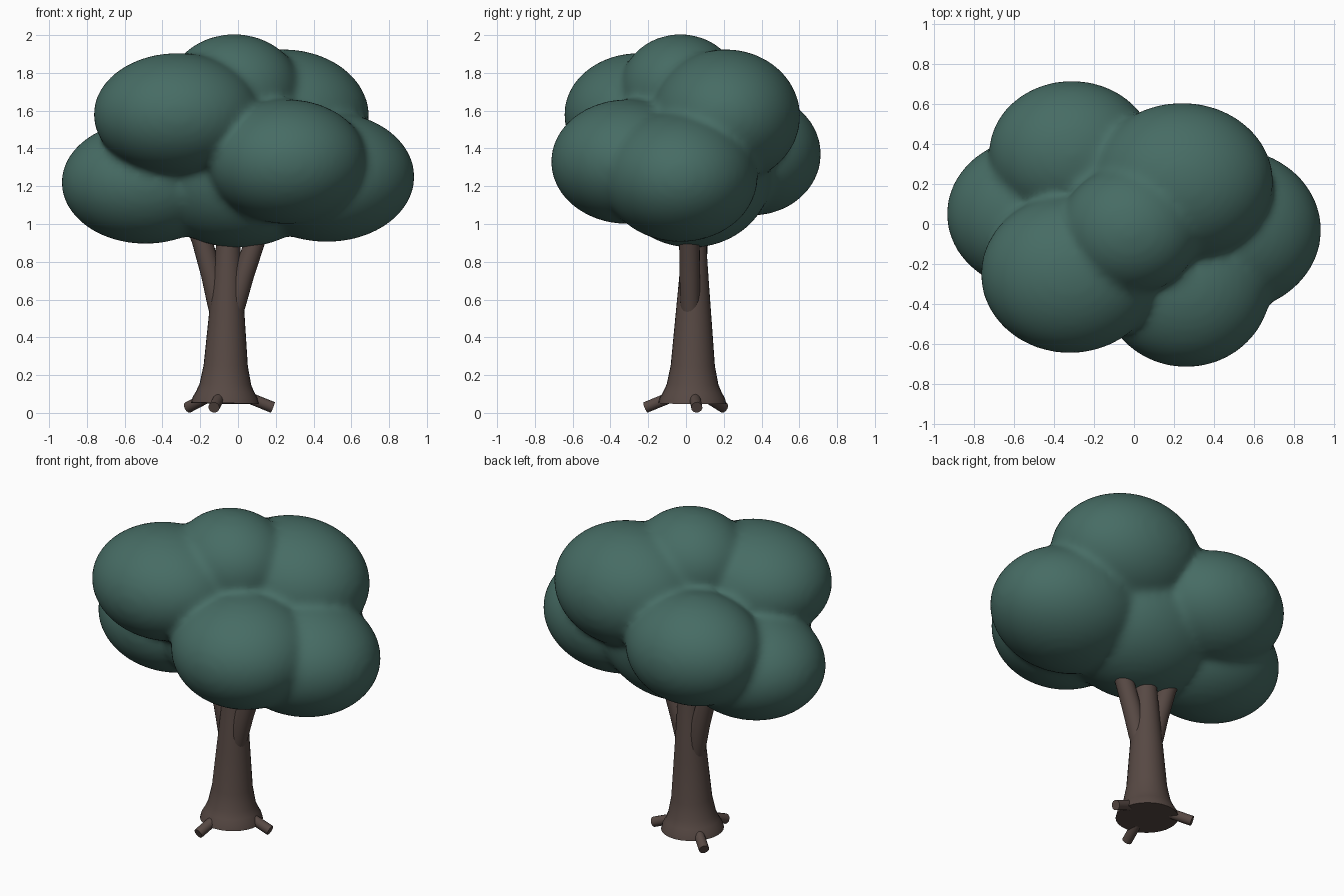
import bpy, bmesh
from math import cos, sin, pi, radians
from mathutils import Vector

cube = bpy.data.objects.get("Cube")
if cube:
    bpy.data.objects.remove(cube, do_unlink=True)


def make_material(name, color):
    mat = bpy.data.materials.new(name)
    mat.use_nodes = True
    mat.diffuse_color = color
    mat.node_tree.nodes["Principled BSDF"].inputs["Base Color"].default_value = color
    return mat


leaf_green = make_material("leaf green", (0.062, 0.150, 0.128, 1))
bark_brown = make_material("bark brown", (0.095, 0.066, 0.057, 1))


def add_object(name, bm, mat):
    bmesh.ops.recalc_face_normals(bm, faces=bm.faces)
    mesh = bpy.data.meshes.new(name)
    bm.to_mesh(mesh)
    bm.free()
    mesh.materials.append(mat)
    obj = bpy.data.objects.new(name, mesh)
    bpy.context.collection.objects.link(obj)
    bpy.ops.object.select_all(action='DESELECT')
    obj.select_set(True)
    bpy.context.view_layer.objects.active = obj
    bpy.ops.object.shade_smooth_by_angle(angle=radians(50))
    return obj


def tube(name, path, radii, mat, sides=20):
    """Sweep a circle of changing radius along a path and cap both ends."""
    bm = bmesh.new()
    points = [Vector(p) for p in path]
    rings = []
    for i, (p, r) in enumerate(zip(points, radii)):
        axis = points[min(i + 1, len(points) - 1)] - points[max(i - 1, 0)]
        turn = Vector((0, 0, 1)).rotation_difference(axis.normalized())
        rings.append([bm.verts.new(p + turn @ Vector((r * cos(a), r * sin(a), 0)))
                      for a in (2 * pi * k / sides for k in range(sides))])
    for low, high in zip(rings, rings[1:]):
        for k in range(sides):
            n = (k + 1) % sides
            bm.faces.new((low[k], low[n], high[n], high[k]))
    bm.faces.new(rings[0][::-1])
    bm.faces.new(rings[-1])
    return add_object(name, bm, mat)


# Foliage: overlapping ellipsoids (centre, radii) fused into one soft crown
clumps = [
    ((-0.32, -0.25, 1.58), (0.445, 0.395, 0.325)),  # upper front right
    ((0.26, -0.31, 1.33), (0.425, 0.405, 0.33)),    # lower front left
    ((0.24, 0.21, 1.57), (0.455, 0.395, 0.355)),    # upper back left
    ((-0.02, -0.03, 1.71), (0.35, 0.32, 0.295)),    # top
    ((0.47, -0.03, 1.25), (0.465, 0.41, 0.345)),    # lower left
    ((-0.49, 0.05, 1.22), (0.445, 0.385, 0.325)),   # lower right
    ((-0.31, 0.35, 1.37), (0.415, 0.365, 0.325)),   # lower back right
    ((0.0, 0.03, 1.28), (0.50, 0.43, 0.405)),       # core
]
bm = bmesh.new()
for centre, radii in clumps:
    ball = bmesh.ops.create_uvsphere(bm, u_segments=48, v_segments=32, radius=1)
    bmesh.ops.scale(bm, verts=ball["verts"], vec=radii)
    bmesh.ops.translate(bm, verts=ball["verts"], vec=centre)
foliage = add_object("foliage", bm, leaf_green)
fuse = foliage.modifiers.new("fuse", 'REMESH')
fuse.mode = 'VOXEL'
fuse.voxel_size = 0.022
fuse.use_smooth_shade = True
soften = foliage.modifiers.new("soften", 'SMOOTH')
soften.factor = 0.5
soften.iterations = 10

# Trunk with a flared foot
trunk_profile = [(0.05, 0.18), (0.08, 0.172), (0.11, 0.155), (0.15, 0.137),
                 (0.25, 0.117), (0.5, 0.096), (0.7, 0.079), (0.9, 0.063), (1.1, 0.055)]
tube("trunk", [(-0.07 + 0.02 * z, 0.033 + 0.012 * z, z) for z, r in trunk_profile],
     [r for z, r in trunk_profile], bark_brown, 28)

# Branches curving out into the crown
branch_radii = (0.04, 0.053, 0.055, 0.054, 0.05)
tube("left_branch", [(-0.04, 0.025, 0.45), (-0.01, 0.022, 0.58), (0.03, 0.02, 0.73),
                     (0.09, 0.018, 0.91), (0.16, 0.015, 1.1)], branch_radii, bark_brown)
tube("right_branch", [(-0.09, 0.045, 0.45), (-0.11, 0.05, 0.58), (-0.14, 0.055, 0.73),
                      (-0.19, 0.06, 0.91), (-0.26, 0.065, 1.1)], branch_radii, bark_brown)

# Three stub roots around the foot
for name, angle in (("left_root", 5), ("back_right_root", 140), ("front_root", 257)):
    way = Vector((cos(radians(angle)), sin(radians(angle)), 0))
    foot = Vector((-0.07, 0.035, 0))
    tube(name, [foot + way * 0.09 + Vector((0, 0, 0.095)),
                foot + way * 0.255 + Vector((0, 0, 0.029))], (0.03, 0.03), bark_brown, 12)
